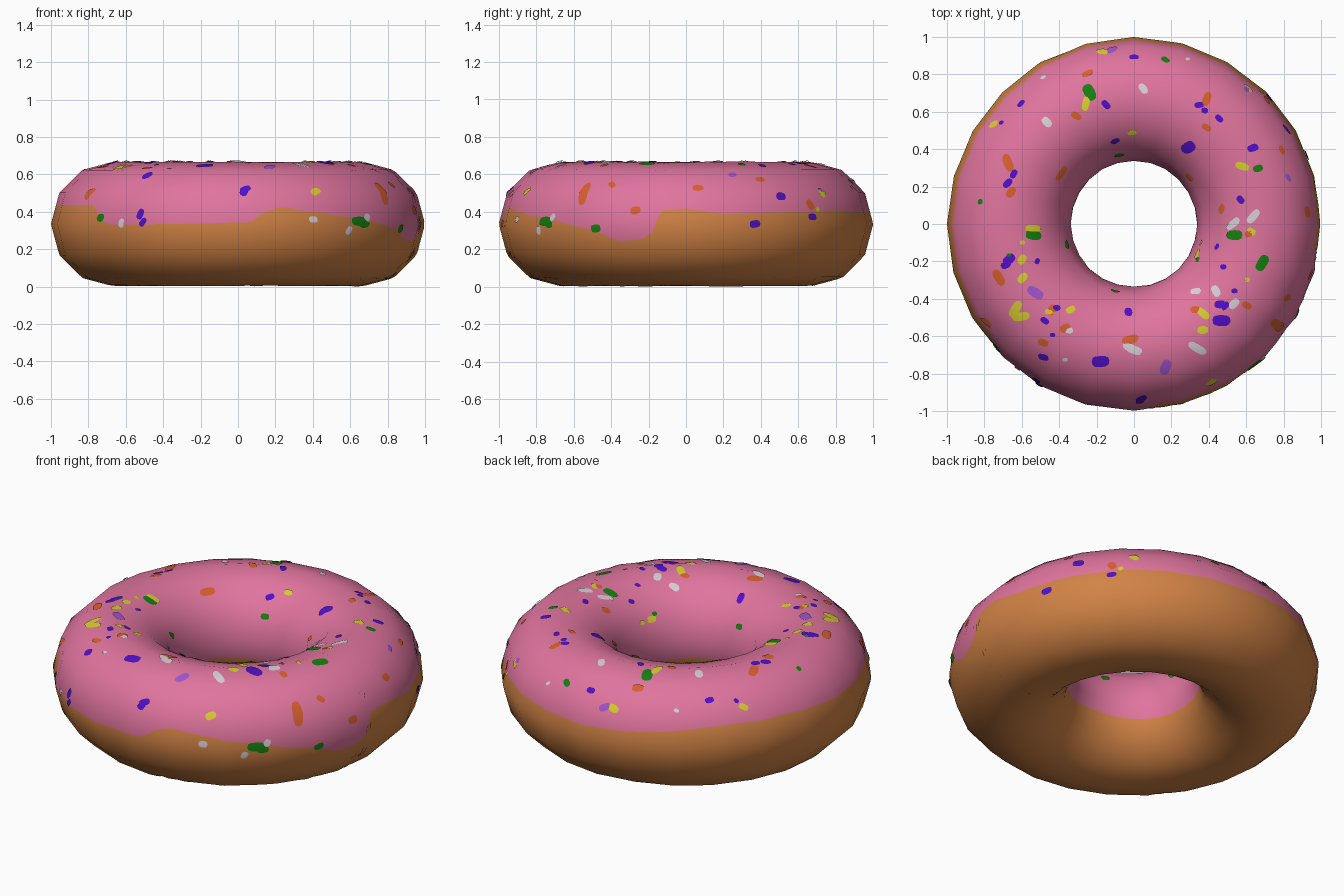
import bpy, math, random
from math import sin, cos, pi, radians

if "Cube" in bpy.data.objects:
    bpy.data.objects.remove(bpy.data.objects["Cube"])

random.seed(4)
R, A, C = 0.667, 0.333, 0.335      # ring radius, tube radius, centre height
MAJOR, MINOR = 24, 12              # facets round the ring and the tube


def material(name, rgb):
    m = bpy.data.materials.new(name)
    m.diffuse_color = (*rgb, 1)
    m.use_nodes = True
    m.node_tree.nodes["Principled BSDF"].inputs["Base Color"].default_value = m.diffuse_color
    return m


MATS = {n: material(n, c) for n, c in {
    "pink_icing": (0.745, 0.175, 0.342), "golden_dough": (0.64, 0.226, 0.06),
    "blue": (0.08, 0.005, 0.58), "orange": (0.68, 0.114, 0.027),
    "yellow": (0.68, 0.61, 0.027), "white": (0.68, 0.63, 0.68),
    "green": (0.007, 0.216, 0.005), "purple": (0.35, 0.09, 0.61)}.items()}


def facet(t, n):
    """Point at angle t on a regular n-gon of unit radius."""
    step = 2 * pi / n
    k = math.floor(t / step)
    f = t / step - k
    a, b = k * step, (k + 1) * step
    return cos(a) * (1 - f) + cos(b) * f, sin(a) * (1 - f) + sin(b) * f


def surface(phi, th, lift=0.0):
    """Point on the faceted ring and its smooth normal."""
    cx, cy = facet(phi, MAJOR)
    px, pz = facet(th, MINOR)
    n = (cos(phi) * cos(th), sin(phi) * cos(th), sin(th))
    p = ((R + A * px) * cx, (R + A * px) * cy, C + A * pz)
    return tuple(p[i] + n[i] * lift for i in range(3)), n


def build(name, points, faces, mats, indices=None):
    me = bpy.data.meshes.new(name)
    me.from_pydata([p for p, n in points], [], faces)
    for m in mats:
        me.materials.append(m)
    for i, poly in enumerate(me.polygons):
        poly.use_smooth = True
        if indices:
            poly.material_index = indices[i]
    me.normals_split_custom_set_from_vertices([n for p, n in points])
    ob = bpy.data.objects.new(name, me)
    bpy.context.collection.objects.link(ob)


# Wavy outer rim of the icing: angle in degrees, height
RIM = [(-180, .44), (-143, .44), (-138, .36), (-133, .33), (-110, .335),
       (-86, .345), (-82, .40), (-76, .43), (-70, .41), (-63, .40), (-57, .38),
       (-49, .37), (-40, .335), (-30, .30), (-22, .24), (-14, .25), (-10.5, .29),
       (-8, .41), (0, .42), (12, .39), (30, .40), (55, .41), (90, .40),
       (110, .42), (135, .46), (160, .46), (180, .44)]


def rim_height(d):
    for (a, za), (b, zb) in zip(RIM, RIM[1:]):
        if a <= d <= b:
            return za + (zb - za) * (d - a) / (b - a)


# Ring body: rows follow the icing rim, the rest is dough
NP, NI, NB = 240, 30, 30
ROWS = NI + NB
pts, faces, idx = [], [], []
for i in range(NP):
    d = -180 + 360 * i / NP
    phi = radians(d)
    outer = math.asin((rim_height(d) - C) / A)
    inner = pi - math.asin((0.25 + 0.008 * sin(3 * phi) - C) / A)
    for j in range(ROWS):
        if j < NI:
            th = outer + (inner - outer) * j / NI
        else:
            th = inner + (outer + 2 * pi - inner) * (j - NI) / NB
        pts.append(surface(phi, th))
        k, m = (i + 1) % NP, (j + 1) % ROWS
        faces.append((i * ROWS + j, k * ROWS + j, k * ROWS + m, i * ROWS + m))
        idx.append(0 if j < NI else 1)
build("ring_body", pts, faces, [MATS["pink_icing"], MATS["golden_dough"]], idx)


# Sprinkles: thin rounded plates that follow the surface
plates = {}


def plate(color, phi, th, turn, half, wide):
    P, F = plates.setdefault(color, ([], []))
    base, n = len(P), 12
    r = R + A * cos(th)
    P.append(surface(phi, th, 0.006))
    for s in (0.5, 1.0):
        for k in range(n):
            b = 2 * pi * k / n
            u = s * half * math.copysign(abs(cos(b)) ** 0.8, cos(b))
            v = s * wide * math.copysign(abs(sin(b)) ** 0.7, sin(b))
            out, tan = u * cos(turn) - v * sin(turn), u * sin(turn) + v * cos(turn)
            P.append(surface(phi + tan / r, th - out / A, 0.006 if s < 1 else 0.004))
    for k in range(n):
        a, b = base + 1 + k, base + 1 + (k + 1) % n
        F.append((base, a, b))
        F.append((a, a + n, b + n, b))


def top(color, spots, half=0.03, wide=0.02):
    """Spots given as x, y, turn in degrees, seen from above."""
    for x, y, t in spots:
        phi = math.atan2(y, x)
        c = max(-1, min(1, (math.hypot(x, y) - R) / A))
        s = random.uniform(0.8, 1.1)
        plate(color, phi, math.acos(c), radians(t) - phi, half * s, wide * s)


def side(color, spots, half=0.03, wide=0.022):
    """Spots given as angle round the ring, height, turn."""
    for d, z, t in spots:
        plate(color, radians(d), math.asin((z - C) / A), radians(t + 90), half, wide)


top("blue", [(0, .9, 0), (-.61, .65, 60), (-.15, .64, -50), (.35, .64, 0),
             (.46, .57, -45), (.73, .68, -45), (.82, .51, -60), (.95, .38, -60),
             (.64, .41, 20), (-.65, .27, 60), (-.68, .22, 50), (-.1, .44, 45),
             (.57, .13, -45), (-.48, -.52, -45), (-.42, -.45, 0), (-.49, -.72, 0),
             (-.03, -.47, 90), (.04, -.94, 30), (.46, -.43, 0), (.49, -.44, 40),
             (-.51, -.86, 20), (-.69, -.22, 30)])
top("blue", [(.29, .41, 35), (-.18, -.74, 0), (.47, -.52, 0), (-.67, -.19, 40)], .045, .03)
top("blue", [(.48, -.23, 0), (.44, -.12, 50), (.54, -.36, 0), (-.72, .55, 0),
             (-.52, -.2, 60), (-.44, -.6, 0), (.38, .61, 0)], .018, .014)
top("orange", [(-.25, .81, 20), (-.31, .58, -30), (.39, .52, -30), (-.66, .17, 45),
               (-.49, -.64, -20), (-.44, -.46, 60), (-.37, -.56, 30), (.33, -.46, 0),
               (.61, -.44, -30), (.47, .08, 60), (.62, -.05, 30), (.83, -.4, 20),
               (.8, .4, -60), (-.79, -.53, -45), (.3, .25, -45)])
top("orange", [(.39, .67, 70), (-.68, .33, -70), (-.39, .27, 60), (-.73, -.29, -60),
               (-.02, -.62, 20)], .05, .026)
top("orange", [(.78, -.55, 144)], .08, .032)
top("yellow", [(-.17, .93, -10), (-.01, .49, 0), (-.76, .54, 20), (.63, -.04, -30),
               (-.6, -.19, 60), (-.45, -.47, 0), (-.34, -.46, 30), (.37, -.57, 0),
               (.42, -.85, 35), (.34, -.16, 60), (-.6, -.29, 45)])
top("yellow", [(-.26, .65, 80), (.58, .31, -15), (-.54, -.025, 0), (-.64, -.46, 60),
               (-.61, -.5, 10), (.37, -.48, -40)], .05, .024)
top("yellow", [(.69, .71, 0), (.61, -.3, 0), (.36, -.1, 60), (-.6, -.1, 0)], .018, .014)
top("white", [(.05, .73, -55), (-.47, .55, -50), (.44, -.36, -60), (.33, -.36, 0),
              (.54, -.43, 45), (-.35, -.57, 0)])
top("white", [(.53, 0, 40), (-.01, -.67, -25), (.34, -.67, -30), (.64, .04, 45)], .052, .022)
top("white", [(-.49, .79, 0), (.29, .89, 30), (-.37, -.73, 0)], .014, .01)
top("green", [(.17, .89, -45), (-.08, .37, 20), (.67, .3, 15), (-.1, -.36, 0),
              (-.36, -.11, 60), (.7, -.76, 45)])
top("green", [(-.24, .71, -60), (-.54, -.06, -10), (.54, -.06, 0), (.69, -.21, 65)],
    .055, .033)
top("green", [(-.83, .12, 0), (-.67, -.17, 0), (.34, -.19, 60)], .016, .014)
top("purple", [(.83, .25, -60), (-.12, .94, 40), (.61, .73, 60)])
top("purple", [(-.53, -.37, -35), (.17, -.77, 70)], .055, .032)

# Sprinkles on the outer wall
side("white", [(-66, .36, 0), (-53, .3, 60), (-46, .37, 50), (-129, .34, 80)], .025, .018)
side("green", [(-49, .35, 0)], .055, .026)
side("green", [(-29, .31, 10), (-138, .37, 0)])
side("blue", [(-122, .39, 70), (-88, .51, 70)])
side("orange", [(-16, .41, 10), (43, .44, -60), (-147, .49, 50), (4, .53, 0)])
side("yellow", [(-64, .51, 30), (50, .5, -40)])

for color, (P, F) in plates.items():
    build(color + "_sprinkles", P, F, [MATS[color]])
